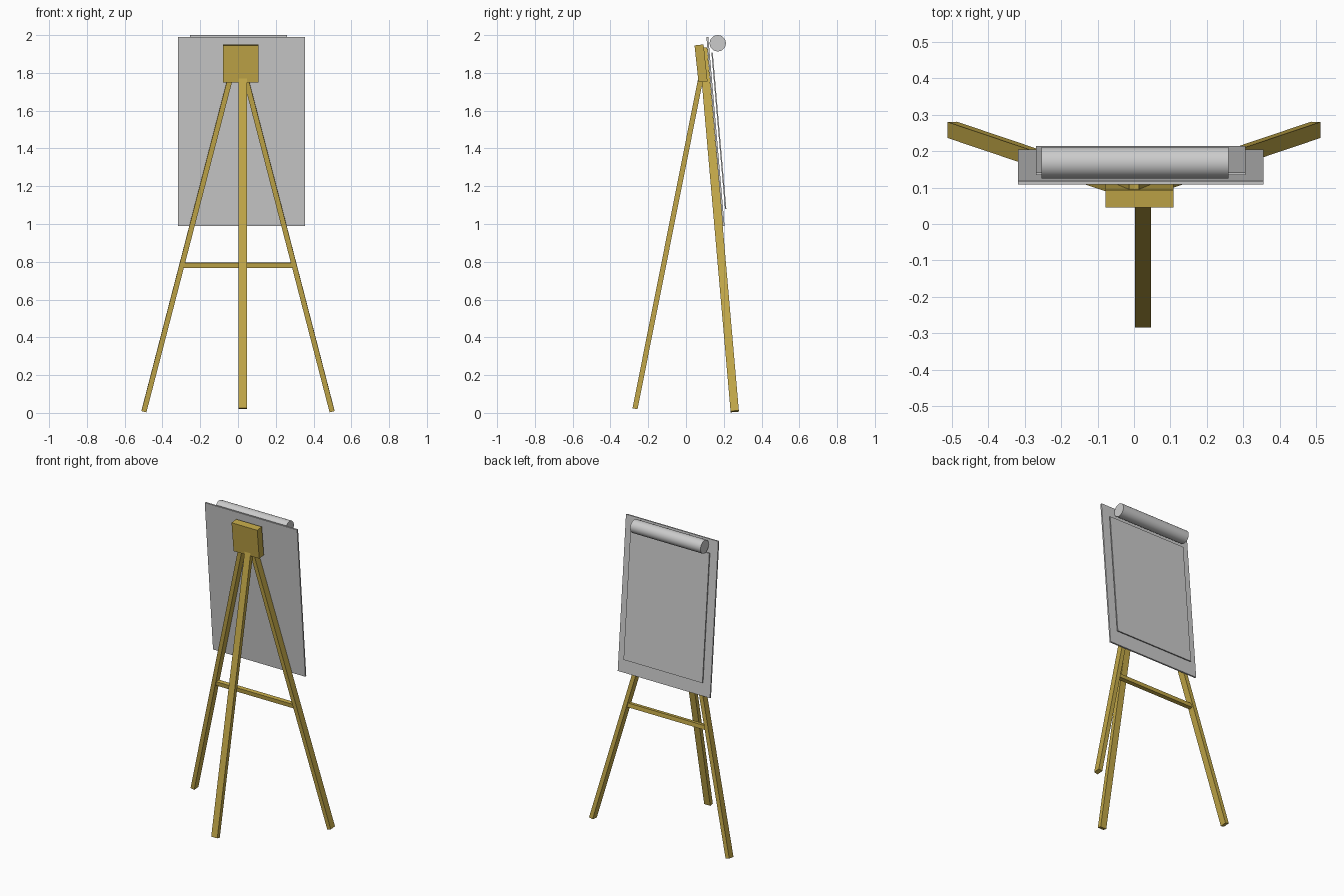
import bpy
import math
from mathutils import Vector, Matrix

cube = bpy.data.objects.get("Cube")
if cube:
    bpy.data.objects.remove(cube, do_unlink=True)


def material(name, color):
    m = bpy.data.materials.new(name)
    m.use_nodes = True
    m.diffuse_color = color
    m.node_tree.nodes["Principled BSDF"].inputs["Base Color"].default_value = color
    return m


wood = material("golden wood", (0.54, 0.39, 0.065, 1))
grey = material("light grey", (0.6, 0.6, 0.6, 1))


def beam(name, bottom, top, width, depth, mat):
    """Box running from bottom to top; width stays in the x direction."""
    a, b = Vector(bottom), Vector(top)
    axis = (b - a).normalized()
    back = axis.cross(Vector((1, 0, 0))).normalized()
    side = back.cross(axis)
    turn = Matrix((side, back, axis)).transposed().to_4x4()
    bpy.ops.mesh.primitive_cube_add(size=1)
    ob = bpy.context.object
    ob.name = name
    ob.data.transform(Matrix.Diagonal((width, depth, (b - a).length, 1)))
    ob.matrix_world = Matrix.Translation((a + b) / 2) @ turn
    ob.data.materials.append(mat)
    return ob


# Tripod: two splayed rear legs and a single front leg
for side, name in ((1, "left_rear_leg"), (-1, "right_rear_leg")):
    beam(name, (side * 0.498, 0.258, 0.008), (0, 0.09, 1.93), 0.027, 0.044, wood)
beam("front_leg", (0.025, -0.27, 0.022), (0.025, 0.08, 1.78), 0.044, 0.027, wood)

# Head block and the bar between the rear legs
beam("head_block", (0.015, 0.09, 1.753), (0.015, 0.069, 1.948), 0.187, 0.048, wood)
beam("cross_bar", (0, 0.191, 0.769), (0, 0.188, 0.796), 0.575, 0.027, wood)

# Board with a paper sheet on its back
beam("board", (0.0185, 0.199, 0.99), (0.0185, 0.113, 1.99), 0.673, 0.01, grey)
beam("paper_sheet", (0.0185, 0.21, 1.08), (0.0185, 0.138, 1.907), 0.575, 0.007, grey)

# Paper roll along the top of the board
bpy.ops.mesh.primitive_cylinder_add(vertices=32, radius=0.043, depth=0.513,
                                    location=(0.003, 0.168, 1.957),
                                    rotation=(0, math.pi / 2, 0))
roll = bpy.context.object
roll.name = "paper_roll"
roll.data.materials.append(grey)
bpy.ops.object.shade_smooth_by_angle()
